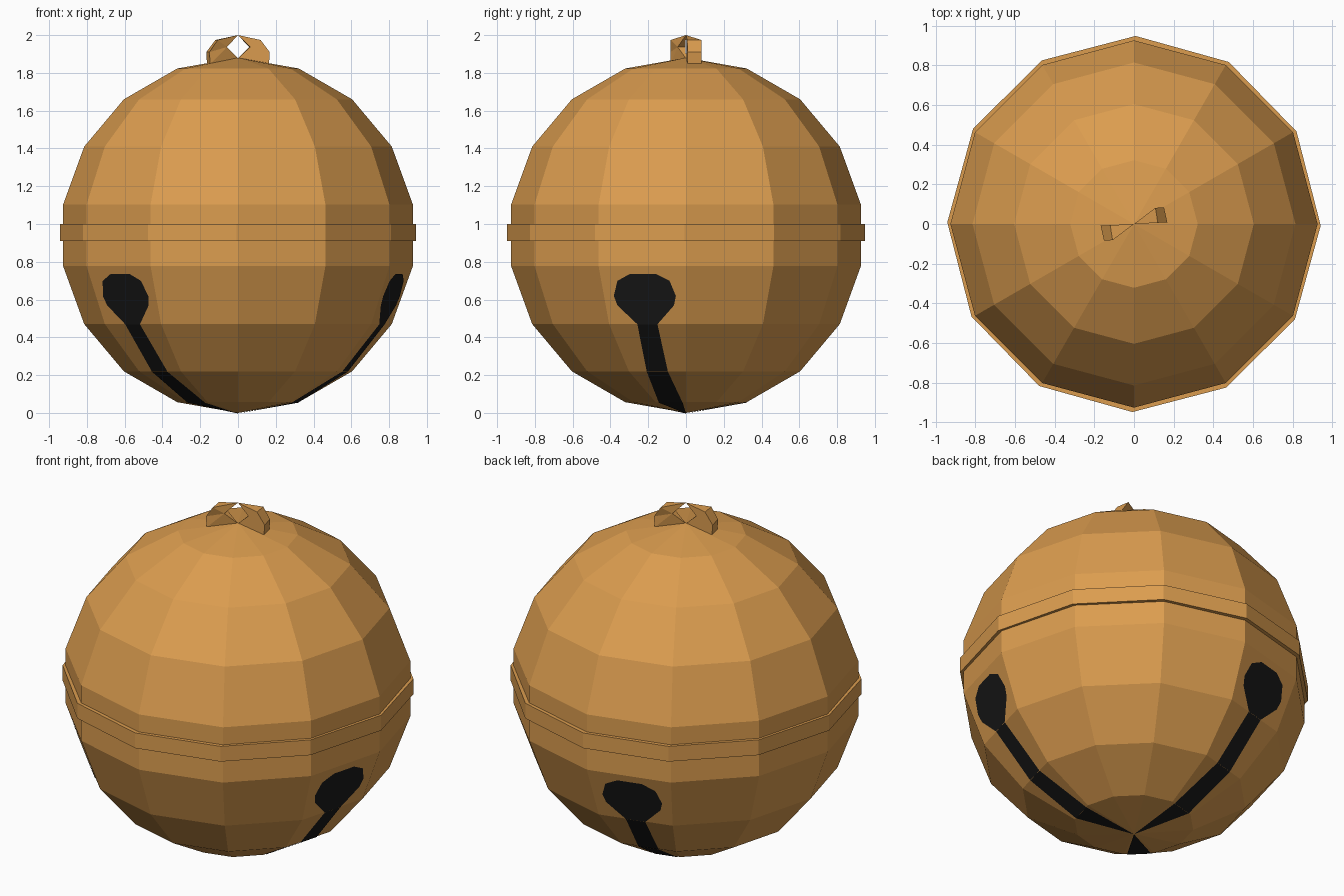
import bpy, bmesh, math
from mathutils import Vector, Matrix

cube = bpy.data.objects.get("Cube")
if cube:
    bpy.data.objects.remove(cube, do_unlink=True)

R = 0.94            # shell radius, also the height of its centre
SIDES = 12
BANDS = 9


def material(name, rgb):
    m = bpy.data.materials.new(name)
    m.use_nodes = True
    m.diffuse_color = (*rgb, 1)
    m.node_tree.nodes["Principled BSDF"].inputs["Base Color"].default_value = (*rgb, 1)
    return m


def finish(name, bm, mat, fix_normals=True):
    if fix_normals:
        bmesh.ops.recalc_face_normals(bm, faces=bm.faces[:])
    mesh = bpy.data.meshes.new(name)
    bm.to_mesh(mesh)
    bm.free()
    mesh.materials.append(mat)
    ob = bpy.data.objects.new(name, mesh)
    bpy.context.collection.objects.link(ob)
    return ob


brass = material("brass", (0.71, 0.335, 0.078))
black = material("slot black", (0.01, 0.01, 0.01))

# Faceted round shell
bm = bmesh.new()
bmesh.ops.create_uvsphere(bm, u_segments=SIDES, v_segments=BANDS, radius=R,
                          matrix=Matrix.Translation((0, 0, R)))
finish("bell_shell", bm, brass)

# Band around the middle
bm = bmesh.new()
bmesh.ops.create_cone(bm, cap_ends=True, segments=SIDES, radius1=0.948, radius2=0.948,
                      depth=0.09, matrix=Matrix.Translation((0, 0, 0.955))
                      @ Matrix.Diagonal((0.993, 1, 1, 1)) @ Matrix.Rotation(math.radians(-0.5), 4, 'Z'))
finish("middle_band", bm, brass)

# Sound slots: thin plates lying on the shell's flat facets
ring_z = [R - R * math.cos(math.pi * k / BANDS) for k in range(5)]
ring_r = [R * math.sin(math.pi * k / BANDS) * math.cos(math.pi / SIDES) for k in range(5)]


def facet_radius(z):
    for k in range(4):
        if z <= ring_z[k + 1] + 1e-6:
            t = (z - ring_z[k]) / (ring_z[k + 1] - ring_z[k])
            return ring_r[k] + t * (ring_r[k + 1] - ring_r[k])
    return ring_r[4]


def slot(name, angle):
    bm = bmesh.new()
    half_head = [(0.055, ring_z[3]), (0.155, 0.57), (0.17, 0.62), (0.143, 0.70), (0.07, 0.737)]
    patches = [half_head + [(-u, z) for u, z in reversed(half_head)]]
    widths = [0.0, 0.065, 0.058, 0.055]
    for k in range(3):
        a, b = widths[k], widths[k + 1]
        low, high = ring_z[k], ring_z[k + 1]
        start = [(0, low)] if k == 0 else [(-a, low), (a, low)]
        patches.append(start + [(b, high), (-b, high)])
    turn = Matrix.Rotation(angle, 3, 'Z')
    for patch in patches:
        pts = [Vector((facet_radius(z), u, z)) for u, z in patch]
        normal = (pts[1] - pts[0]).cross(pts[2] - pts[0]).normalized()
        bm.faces.new([bm.verts.new(turn @ (p + normal * 0.003)) for p in pts])
    finish(name, bm, black, fix_normals=False)


for i in range(3):
    slot(f"sound_slot_{i + 1}", math.radians(-15 + 120 * i))

# Hanging loop: two pinched wedges meeting at the top and at the pole
def loop_half(name, angle):
    bm = bmesh.new()
    turn = Matrix.Rotation(angle, 3, 'Z')
    profile = [(0.065, 1.937), (0, 2.0), (0.12, 1.974), (0.168, 1.91), (0.164, 1.846), (0, 1.877)]
    front = [bm.verts.new(turn @ Vector((x, 0.05 * x, z))) for x, z in profile]
    back = [bm.verts.new(turn @ Vector((x * 0.9, min(0.68 * x, 0.083), z))) for x, z in profile]
    n = len(profile)
    for i in range(n):
        j = (i + 1) % n
        bm.faces.new((front[i], front[j], back[j], back[i]))
        if 0 < i < n - 1:
            bm.faces.new((front[0], front[j], front[i]))
            bm.faces.new((back[0], back[i], back[j]))
    bmesh.ops.remove_doubles(bm, verts=bm.verts[:], dist=0.0005)
    finish(name, bm, brass)


loop_half("hanging_loop_left", 0)
loop_half("hanging_loop_right", math.pi)
